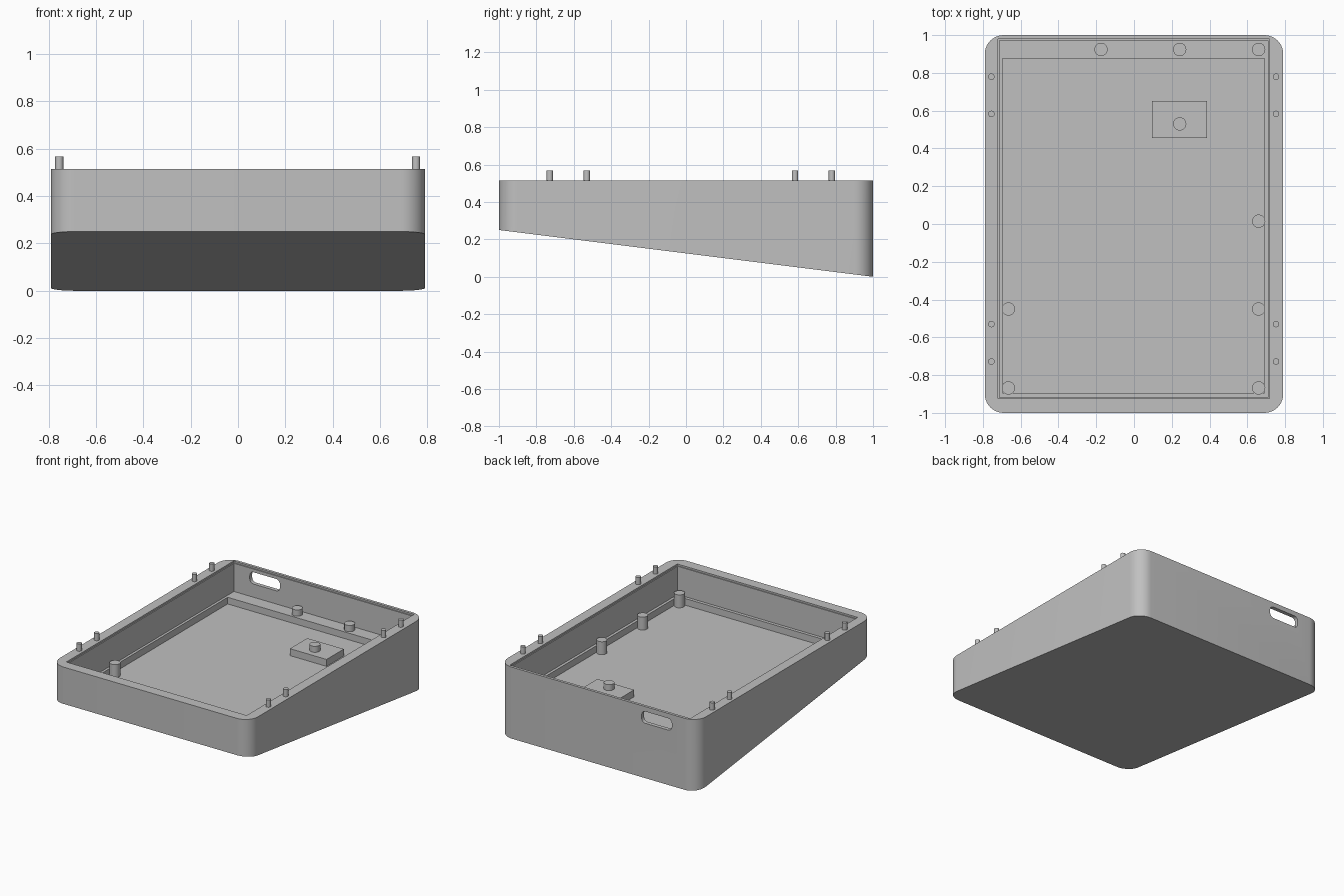
import bpy, bmesh, math
from mathutils import Matrix, Vector

cube = bpy.data.objects.get("Cube")
if cube:
    bpy.data.objects.remove(cube, do_unlink=True)

grey = bpy.data.materials.new("matte grey")
grey.use_nodes = True
COLOUR = (0.53, 0.53, 0.53, 1)
grey.diffuse_color = COLOUR
grey.node_tree.nodes["Principled BSDF"].inputs["Base Color"].default_value = COLOUR

TOP, LEDGE, FLOOR, POST_TOP = 0.515, 0.30, 0.252, 0.345


def rounded_rect(x0, x1, y0, y1, r=0, steps=10):
    """Outline of a rectangle, counter-clockwise, with optional round corners."""
    if not r:
        return [(x0, y0), (x1, y0), (x1, y1), (x0, y1)]
    centres = [(x1 - r, y1 - r), (x0 + r, y1 - r), (x0 + r, y0 + r), (x1 - r, y0 + r)]
    points = []
    for quarter, (cx, cy) in enumerate(centres):
        for i in range(steps + 1):
            a = math.pi / 2 * (quarter + i / steps)
            points.append((cx + r * math.cos(a), cy + r * math.sin(a)))
    return points


def prism(name, outline, low, high, matrix=Matrix()):
    """Extrude an outline from height low to height high."""
    bm = bmesh.new()
    face = bm.faces.new([bm.verts.new((x, y, low)) for x, y in outline])
    grown = bmesh.ops.extrude_face_region(bm, geom=[face])
    for v in grown["geom"]:
        if isinstance(v, bmesh.types.BMVert):
            v.co.z = high
    bmesh.ops.transform(bm, matrix=matrix, verts=bm.verts)
    bmesh.ops.recalc_face_normals(bm, faces=bm.faces)
    mesh = bpy.data.meshes.new(name)
    bm.to_mesh(mesh)
    bm.free()
    mesh.materials.append(grey)
    obj = bpy.data.objects.new(name, mesh)
    bpy.context.collection.objects.link(obj)
    return obj


def activate(obj):
    bpy.ops.object.select_all(action="DESELECT")
    obj.select_set(True)
    bpy.context.view_layer.objects.active = obj


def carve(obj, cutter):
    cutter.hide_render = True
    activate(obj)
    mod = obj.modifiers.new("cut", "BOOLEAN")
    mod.operation, mod.solver, mod.object = "DIFFERENCE", "EXACT", cutter
    bpy.ops.object.modifier_apply(modifier=mod.name)
    bpy.data.objects.remove(cutter, do_unlink=True)


def cylinder(name, x, y, radius, low, high):
    d = radius
    obj = prism(name, rounded_rect(x - d, x + d, y - d, y + d, d * 0.999, 6), low, high)
    activate(obj)
    bpy.ops.object.shade_smooth_by_angle(angle=math.radians(30))


# Wedge-shaped tray: the underside drops towards the back
tray = prism("tray_body", rounded_rect(-0.79, 0.79, -1, 1, 0.1), 0, TOP)
for v in tray.data.vertices:
    if v.co.z < TOP / 2:
        v.co.z = 0.125 * (1 - v.co.y)

# Shallow rim rebate, main opening and sunken floor
carve(tray, prism("rim_cutter", rounded_rect(-0.72, 0.717, -0.925, 0.98), TOP - 0.012, 1))
carve(tray, prism("opening_cutter", rounded_rect(-0.713, 0.71, -0.918, 0.972), LEDGE, 1))
carve(tray, prism("floor_cutter", rounded_rect(-0.695, 0.69, -0.895, 0.875), FLOOR, 1))

# Rounded cable slot through the back wall
upright = Matrix.Rotation(math.pi / 2, 4, "X")
slot = rounded_rect(-0.587, -0.347, 0.395, 0.48, 0.03, 6)
carve(tray, prism("slot_cutter", slot, -1.1, -0.93, upright))
activate(tray)
bpy.ops.object.shade_smooth_by_angle(angle=math.radians(30))

# Raised block on the floor
prism("mount_block", rounded_rect(0.095, 0.387, 0.455, 0.652), FLOOR - 0.005, 0.302)
cylinder("block_post", 0.242, 0.53, 0.035, 0.29, POST_TOP)

# Support posts along the back, right and left walls
for x in (-0.175, 0.242, 0.66):
    cylinder("back_post", x, 0.924, 0.035, LEDGE - 0.01, POST_TOP)
for y in (0.015, -0.45, -0.868):
    cylinder("side_post", 0.66, y, 0.035, FLOOR - 0.005, POST_TOP)
for y in (-0.45, -0.868):
    cylinder("side_post", -0.665, y, 0.035, FLOOR - 0.005, POST_TOP)

# Locating pegs on both side rims
for x in (-0.755, 0.752):
    for y in (-0.728, -0.53, 0.583, 0.78):
        cylinder("rim_peg", x, y, 0.017, TOP - 0.01, 0.567)
